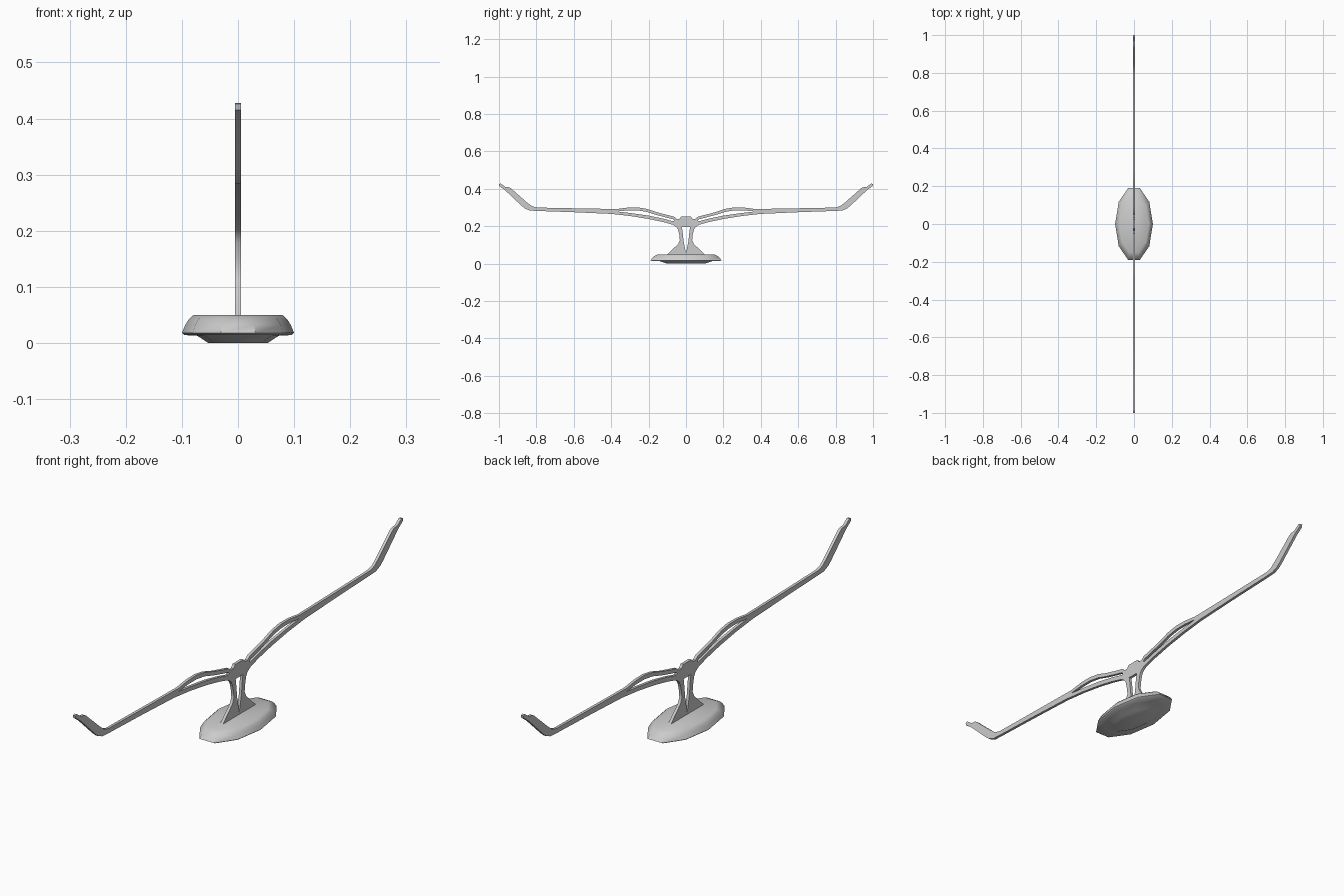
import bpy, bmesh, math
from mathutils import Matrix

if "Cube" in bpy.data.objects:
    bpy.data.objects.remove(bpy.data.objects["Cube"])

def smooth(obj, angle):
    bpy.ops.object.select_all(action='DESELECT')
    obj.select_set(True)
    bpy.context.view_layer.objects.active = obj
    bpy.ops.object.shade_smooth_by_angle(angle=math.radians(angle))

def flip(points):
    return [(-y, z) for y, z in reversed(points)]

# Stand base: stretched ten-sided rings with a recessed foot
def make_base():
    rings = [(0.053, 0.0), (0.073, 0.013), (0.096, 0.014), (0.1, 0.018),
             (0.094, 0.032), (0.088, 0.042), (0.079, 0.05)]
    n = 10
    bm = bmesh.new()
    loops = []
    for r, z in rings:
        loops.append([bm.verts.new((r * math.cos(math.tau * i / n),
                                    2 * r * math.sin(math.tau * i / n), z)) for i in range(n)])
    for a, b in zip(loops, loops[1:]):
        for i in range(n):
            j = (i + 1) % n
            bm.faces.new((a[i], a[j], b[j], b[i]))
    bm.faces.new(loops[0][::-1])
    bm.faces.new(loops[-1])
    me = bpy.data.meshes.new("stand_base")
    bm.to_mesh(me)
    bm.free()
    obj = bpy.data.objects.new("stand_base", me)
    bpy.context.collection.objects.link(obj)
    smooth(obj, 45)

# Flat plate cut from an outline with holes, standing in the YZ plane
def make_plate(name, loops, half_thickness):
    cu = bpy.data.curves.new(name, 'CURVE')
    cu.dimensions = '2D'
    cu.fill_mode = 'BOTH'
    cu.extrude = half_thickness
    for pts in loops:
        sp = cu.splines.new('POLY')
        sp.points.add(len(pts) - 1)
        for p, (y, z) in zip(sp.points, pts):
            p.co = (y, z, 0, 1)
        sp.use_cyclic_u = True
    obj = bpy.data.objects.new(name, cu)
    bpy.context.collection.objects.link(obj)
    bpy.ops.object.select_all(action='DESELECT')
    obj.select_set(True)
    bpy.context.view_layer.objects.active = obj
    bpy.ops.object.convert(target='MESH')
    obj = bpy.context.view_layer.objects.active
    bm = bmesh.new()
    bm.from_mesh(obj.data)
    bmesh.ops.remove_doubles(bm, verts=bm.verts, dist=1e-5)
    bm.transform(Matrix(((0, 0, 1, 0), (1, 0, 0, 0), (0, 1, 0, 0), (0, 0, 0, 1))))
    bmesh.ops.recalc_face_normals(bm, faces=bm.faces)
    bm.to_mesh(obj.data)
    bm.free()
    smooth(obj, 30)

# Half outline (y, z): hub top, upper strut, wing, raised tip, underside, leg
half = [(0.025, 0.252), (0.035, 0.24), (0.05, 0.24), (0.065, 0.252), (0.1, 0.26),
        (0.16, 0.276), (0.21, 0.293), (0.26, 0.301), (0.31, 0.3), (0.37, 0.292),
        (0.6, 0.296), (0.8, 0.3), (0.825, 0.308), (0.85, 0.327), (0.935, 0.402),
        (0.945, 0.408), (0.965, 0.41), (0.99, 0.428), (1.0, 0.426), (0.998, 0.415),
        (0.97, 0.395), (0.88, 0.31), (0.86, 0.294), (0.835, 0.284), (0.8, 0.282),
        (0.6, 0.275), (0.4, 0.266), (0.3, 0.255), (0.2, 0.239), (0.12, 0.222),
        (0.07, 0.208), (0.05, 0.195), (0.042, 0.18), (0.035, 0.15), (0.033, 0.125),
        (0.042, 0.105), (0.1, 0.05), (0.1, 0.045)]
# Slot between the upper and lower struts
slot = [(0.062, 0.232), (0.07, 0.238), (0.1, 0.245), (0.16, 0.261), (0.21, 0.277),
        (0.26, 0.285), (0.31, 0.285), (0.37, 0.279), (0.3, 0.271), (0.2, 0.257),
        (0.12, 0.24), (0.075, 0.228), (0.065, 0.227)]
# Tapered opening between the legs
opening = [(0.0, 0.057), (0.013, 0.12), (0.017, 0.16), (0.022, 0.195),
           (-0.022, 0.195), (-0.017, 0.16), (-0.013, 0.12)]

make_base()
make_plate("wing_frame", [half + flip(half), slot, flip(slot), opening], 0.0055)
